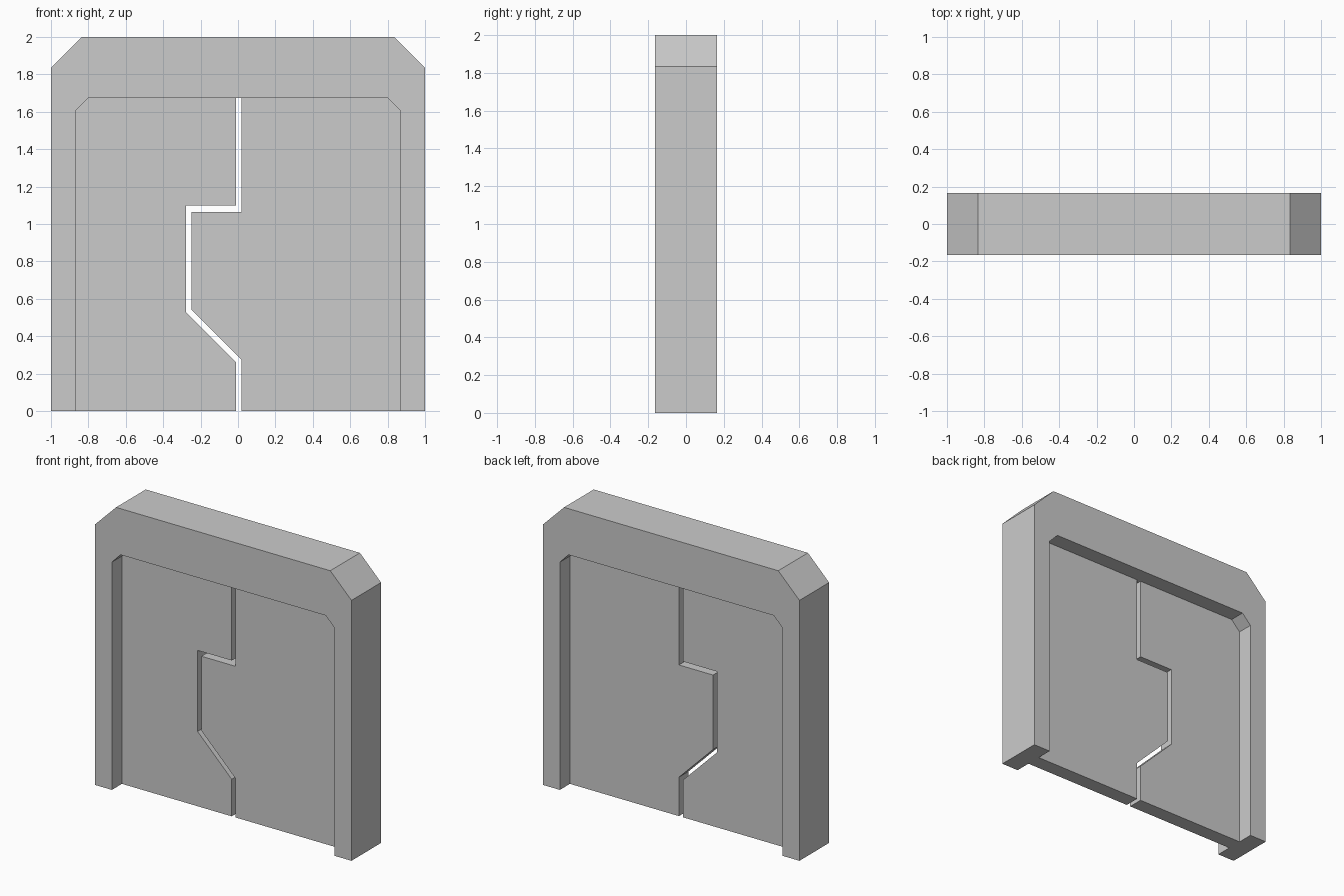
import bpy
import bmesh

cube = bpy.data.objects.get("Cube")
if cube:
    bpy.data.objects.remove(cube, do_unlink=True)

FRAME_HALF = 0.165   # half depth of the surround
DOOR_HALF = 0.053    # half depth of the recessed leaves

# One plain metal grey
metal = bpy.data.materials.new("light grey metal")
GREY = (0.6, 0.6, 0.6, 1.0)
metal.diffuse_color = GREY
metal.use_nodes = True
metal.node_tree.nodes["Principled BSDF"].inputs["Base Color"].default_value = GREY


def slab(name, outline, half_depth):
    """Extrude a front outline of (x, z) points through the depth."""
    bm = bmesh.new()
    face = bm.faces.new([bm.verts.new((x, -half_depth, z)) for x, z in outline])
    result = bmesh.ops.extrude_face_region(bm, geom=[face])
    moved = [v for v in result["geom"] if isinstance(v, bmesh.types.BMVert)]
    bmesh.ops.translate(bm, verts=moved, vec=(0, 2 * half_depth, 0))
    bmesh.ops.recalc_face_normals(bm, faces=bm.faces)
    mesh = bpy.data.meshes.new(name)
    bm.to_mesh(mesh)
    bm.free()
    mesh.materials.append(metal)
    obj = bpy.data.objects.new(name, mesh)
    bpy.context.collection.objects.link(obj)
    return obj


def mirrored(points):
    return [(-x, z) for x, z in reversed(points)]


# Surround: an arch with chamfered outer and inner corners
outer = [(1.0, 0.0), (1.0, 1.835), (0.835, 2.0)]
inner = [(0.868, 0.0), (0.868, 1.605), (0.8, 1.675)]
slab("door_frame", outer + mirrored(outer) + mirrored(inner)[::-1] + inner[::-1], FRAME_HALF)

# Stepped seam between the two leaves, listed from top to bottom
right_seam = [(-0.012, 1.675), (-0.012, 1.098), (-0.278, 1.098),
              (-0.278, 0.527), (-0.012, 0.261), (-0.012, 0.0)]
left_seam = [(0.018, 1.675), (0.018, 1.065), (-0.248, 1.065),
             (-0.248, 0.54), (0.018, 0.274), (0.018, 0.0)]

# Sliding leaves, each filling its side of the opening up to the seam
slab("left_door", left_seam + inner, DOOR_HALF)
slab("right_door", right_seam + [(-x, z) for x, z in inner], DOOR_HALF)
